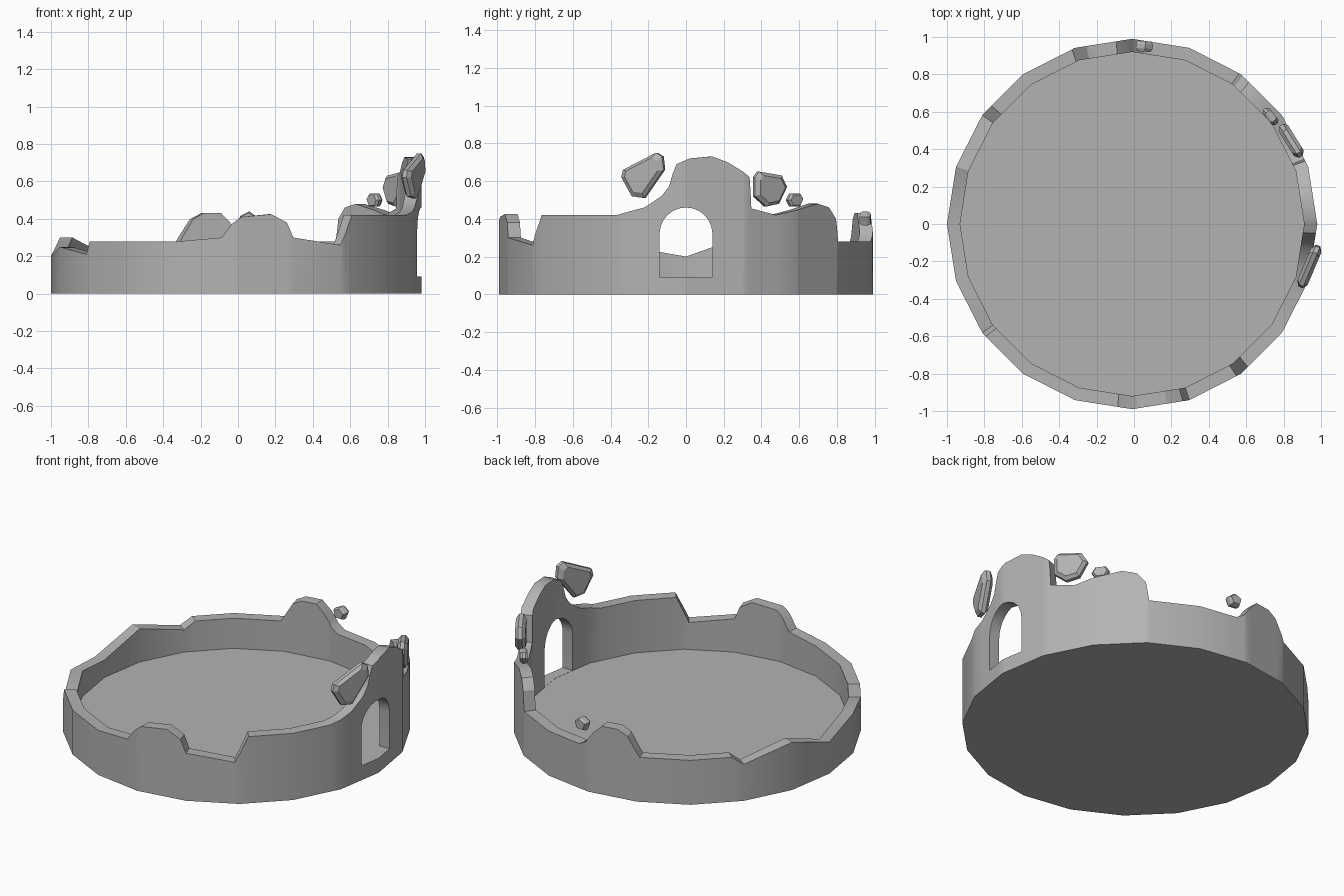
import bpy, bmesh, math
from mathutils import Vector

cube = bpy.data.objects.get("Cube")
if cube:
    bpy.data.objects.remove(cube)

stone = bpy.data.materials.new("grey_stone")
stone.use_nodes = True
stone.diffuse_color = (0.45, 0.45, 0.45, 1)
stone.node_tree.nodes["Principled BSDF"].inputs["Base Color"].default_value = stone.diffuse_color

CENTRE_X, OUTER, INNER, FLOOR = -0.01, 0.99, 0.92, 0.09
STEP = 18  # degrees per side of the ring


def make_object(name, bm):
    bmesh.ops.recalc_face_normals(bm, faces=bm.faces)
    mesh = bpy.data.meshes.new(name)
    bm.to_mesh(mesh)
    bm.free()
    mesh.materials.append(stone)
    obj = bpy.data.objects.new(name, mesh)
    bpy.context.collection.objects.link(obj)
    return obj


def bridge(bm, a, b):
    for i in range(len(a)):
        j = (i + 1) % len(a)
        bm.faces.new((a[i], a[j], b[j], b[i]))


def on_ring(radius, deg, z):
    """Point on a straight-sided ring."""
    half = STEP / 2
    r = radius * math.cos(math.radians(half)) / math.cos(math.radians(deg % STEP - half))
    a = math.radians(deg)
    return (CENTRE_X + r * math.cos(a), r * math.sin(a), z)


# Broken top edge: angle in degrees, height
crest = [(1.2, .72), (8.2, .73), (13, .70), (17.8, .65), (20, .62), (20.3, .55),
         (20.6, .455), (29.2, .42), (37.5, .45), (45.5, .48), (50.5, .46), (53.5, .40),
         (54.6, .28), (86, .28), (89, .31), (92, .38), (95, .43), (101, .43),
         (104.5, .40), (109, .28), (140, .28), (144, .23), (162, .30), (180, .20),
         (198, .25), (216, .21), (217.5, .28), (252, .28), (265.5, .30), (268.5, .37),
         (271.5, .41), (281, .425), (286, .38), (288, .30), (304.5, .26), (309, .42),
         (338, .42), (347, .46), (352.4, .52), (354.7, .57), (355.9, .64), (357.1, .69)]


def crest_height(deg):
    loop = [(crest[-1][0] - 360, crest[-1][1])] + crest + [(crest[0][0] + 360, crest[0][1])]
    for (a, za), (b, zb) in zip(loop, loop[1:]):
        if a <= deg <= b:
            return za + (zb - za) * (deg - a) / (b - a)


# Ruined wall with its floor
angles = sorted({a for a, z in crest} | set(range(0, 360, STEP)))
bm = bmesh.new()
outer_low = [bm.verts.new(on_ring(OUTER, a, 0)) for a in angles]
outer_top = [bm.verts.new(on_ring(OUTER, a, crest_height(a))) for a in angles]
inner_top = [bm.verts.new(on_ring(INNER, a, crest_height(a))) for a in angles]
inner_low = [bm.verts.new(on_ring(INNER, a, FLOOR)) for a in angles]
bridge(bm, outer_low, outer_top)
bridge(bm, outer_top, inner_top)
bridge(bm, inner_top, inner_low)
bm.faces.new(outer_low)
bm.faces.new(inner_low)
wall = make_object("ruined_round_wall", bm)

# Arched doorway cutter
half_width, spring = 0.14, 0.32
outline = [(-half_width, FLOOR + .001), (half_width, FLOOR + .001)]
for i in range(13):
    t = math.pi * i / 12
    outline.append((half_width * math.cos(t), spring + half_width * math.sin(t)))
bm = bmesh.new()
near = [bm.verts.new((0.8, y, z)) for y, z in outline]
far = [bm.verts.new((1.1, y, z)) for y, z in outline]
bridge(bm, near, far)
bm.faces.new(near)
bm.faces.new(far)
cutter = make_object("doorway_cutter", bm)
cutter.hide_render = True

cut = wall.modifiers.new("doorway", 'BOOLEAN')
cut.operation = 'DIFFERENCE'
cut.solver = 'EXACT'
cut.object = cutter
bpy.ops.object.select_all(action='DESELECT')
wall.select_set(True)
bpy.context.view_layer.objects.active = wall
bpy.ops.object.modifier_apply(modifier=cut.name)
bpy.data.objects.remove(cutter)
bpy.ops.object.shade_smooth_by_angle(angle=math.radians(30))


# Floating wall fragments: flat slabs with chamfered rims
def fragment(name, centre, facing, depth, shape):
    a = math.radians(facing)
    normal = Vector((math.cos(a), math.sin(a), 0))
    side = Vector((-math.sin(a), math.cos(a), 0))
    up = Vector((0, 0, 1))
    bm = bmesh.new()
    rings = []
    for offset, scale in ((-1, .78), (-.4, 1), (.4, 1), (1, .78)):
        rings.append([bm.verts.new(Vector(centre) + normal * depth * offset
                                   + (side * u + up * v) * scale) for u, v in shape])
    for low, high in zip(rings, rings[1:]):
        bridge(bm, low, high)
    bm.faces.new(rings[0])
    bm.faces.new(rings[-1])
    return make_object(name, bm)


fragment("large_fragment", (.937, -.228, .63), -23, .03,
         [(-.12, -.01), (-.11, .03), (.08, .12), (.115, .10), (.123, .03), (.01, -.12), (-.06, -.11)])
fragment("medium_fragment", (.84, .445, .555), 32, .03,
         [(-.10, .065), (-.075, .095), (.065, .075), (.10, .015), (.05, -.075), (-.03, -.09), (-.10, -.035)])
fragment("small_fragment", (.73, .575, .5), 38, .022,
         [(-.052, 0), (-.03, .035), (.03, .035), (.052, .005), (.03, -.035), (-.03, -.035)])
fragment("tiny_fragment", (.055, .95, .40), 86, .028,
         [(-.045, .01), (-.005, .04), (.045, .015), (.03, -.035), (-.025, -.035)])
